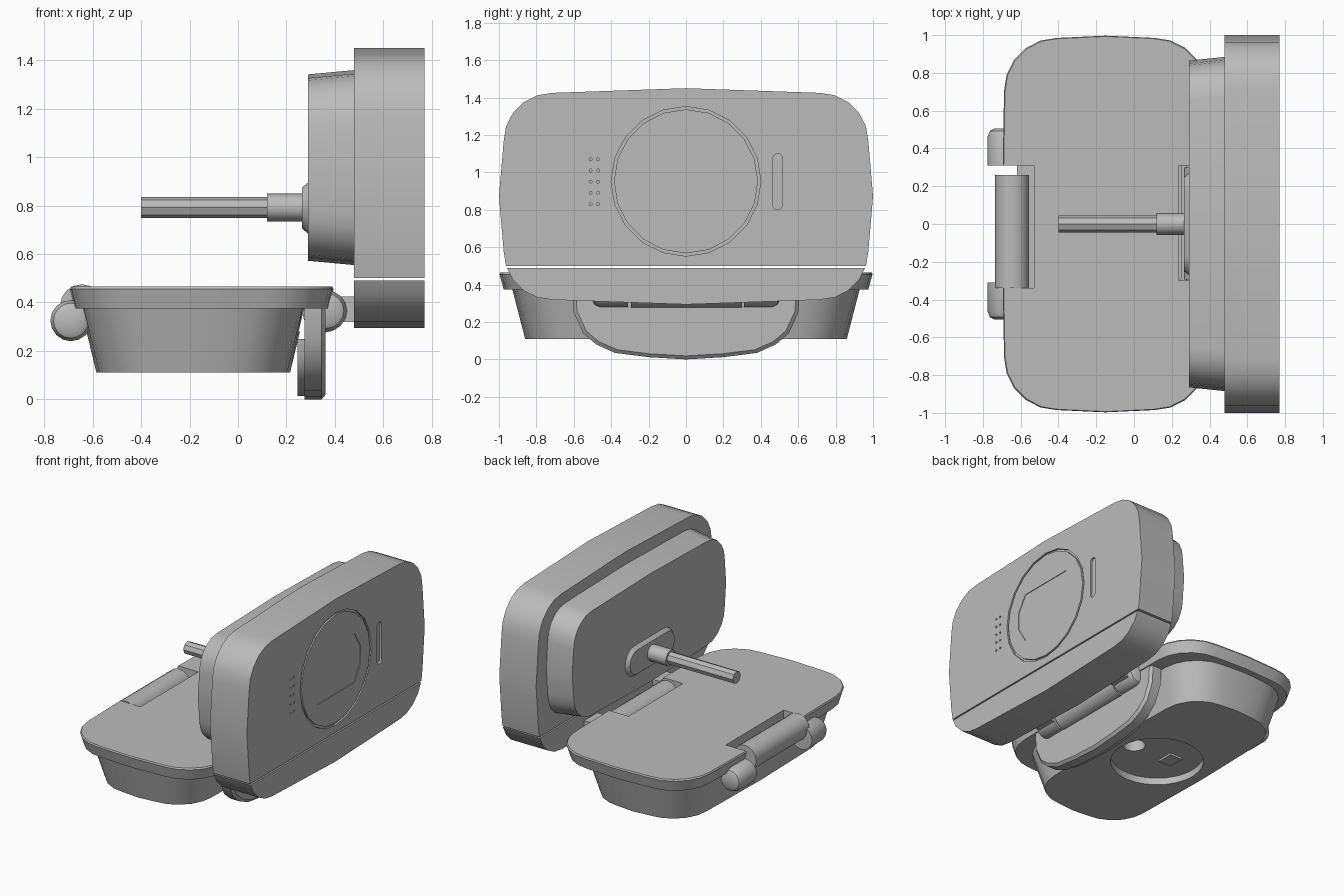
import bpy, bmesh, math
from mathutils import Vector

if "Cube" in bpy.data.objects:
    bpy.data.objects.remove(bpy.data.objects["Cube"], do_unlink=True)

grey = bpy.data.materials.new("plain_grey")
grey.use_nodes = True
grey.diffuse_color = (0.5, 0.5, 0.5, 1)
grey.node_tree.nodes["Principled BSDF"].inputs["Base Color"].default_value = (0.5, 0.5, 0.5, 1)


# 2D outlines
def rounded(a, b, r, bulge=0.0, cu=0.0, cv=0.0, n=5):
    """Rounded rectangle with half sizes a, b and gently bowed sides."""
    pts = []
    for q, (su, sv) in enumerate(((1, 1), (-1, 1), (-1, -1), (1, -1))):
        if bulge:
            pts.append(((a, 0), (0, b), (-a, 0), (0, -b))[q])
        for i in range(n + 1):
            t = (q + i / n) * math.pi / 2
            pts.append((su * (a - bulge - r) + r * math.cos(t),
                        sv * (b - bulge - r) + r * math.sin(t)))
    return [(u + cu, v + cv) for u, v in pts]


def circle(r, cu=0.0, cv=0.0, n=16):
    return [(cu + r * math.cos(2 * math.pi * i / n), cv + r * math.sin(2 * math.pi * i / n))
            for i in range(n)]


def box(u0, u1, v0, v1):
    return [(u0, v0), (u1, v0), (u1, v1), (u0, v1)]


def place(axis, u, v, w):
    return {"x": (w, u, v), "y": (u, w, v), "z": (u, v, w)}[axis]


def finish(obj):
    bpy.ops.object.select_all(action="DESELECT")
    obj.select_set(True)
    bpy.context.view_layer.objects.active = obj
    bpy.ops.object.shade_smooth_by_angle(angle=math.radians(32))


def loft(name, axis, *rings, clip=None):
    """Closed skin through (outline, level) rings; clip = (z, keep_above)."""
    bm = bmesh.new()
    loops = [[bm.verts.new(place(axis, u, v, w)) for u, v in pts] for pts, w in rings]
    for lo, hi in zip(loops, loops[1:]):
        for i in range(len(lo)):
            j = (i + 1) % len(lo)
            bm.faces.new((lo[i], lo[j], hi[j], hi[i]))
    bm.faces.new(loops[0])
    bm.faces.new(loops[-1])
    if clip:
        z, above = clip
        geom = bm.verts[:] + bm.edges[:] + bm.faces[:]
        cut = bmesh.ops.bisect_plane(bm, geom=geom, plane_co=Vector((0, 0, z)), plane_no=(0, 0, 1),
                                     clear_inner=above, clear_outer=not above)
        edges = [e for e in cut["geom_cut"] if isinstance(e, bmesh.types.BMEdge)]
        bmesh.ops.holes_fill(bm, edges=edges)
    bmesh.ops.recalc_face_normals(bm, faces=bm.faces)
    mesh = bpy.data.meshes.new(name)
    bm.to_mesh(mesh)
    bm.free()
    mesh.materials.append(grey)
    obj = bpy.data.objects.new(name, mesh)
    bpy.context.collection.objects.link(obj)
    finish(obj)
    return obj


def prism(name, axis, pts, w0, w1):
    return loft(name, axis, (pts, w0), (pts, w1))


def carve(obj, cutter):
    """Subtract the cutter from obj, then discard it."""
    cutter.hide_render = True
    mod = obj.modifiers.new("carve", "BOOLEAN")
    mod.operation, mod.solver, mod.object = "DIFFERENCE", "EXACT", cutter
    bpy.context.view_layer.objects.active = obj
    bpy.ops.object.modifier_apply(modifier=mod.name)
    bpy.data.objects.remove(cutter, do_unlink=True)
    finish(obj)


# Upright housing in two pieces, split by a thin seam
shell = rounded(1, 0.578, 0.26, 0.025, 0, 0.872)
housing = loft("housing_upper", "x", (shell, 0.48), (shell, 0.77), clip=(0.5, True))
loft("housing_lower", "x", (shell, 0.48), (shell, 0.77), clip=(0.49, False))

# Dial groove, window, slot and small holes on the housing face
groove = prism("groove_cutter", "x", circle(0.4, 0, 0.952, 20), 0.757, 0.8)
carve(groove, prism("groove_core", "x", circle(0.385, 0, 0.952, 20), 0.7, 0.9))
carve(housing, groove)
window = [(su * u, 0.95 + sv * v) for su, sv, pair in
          ((1, 1, ((0.28, 0.06), (0.21, 0.175))), (-1, 1, ((0.21, 0.175), (0.28, 0.06))),
           (-1, -1, ((0.28, 0.06), (0.21, 0.175))), (1, -1, ((0.21, 0.175), (0.28, 0.06))))
          for u, v in pair]
carve(housing, prism("window_cutter", "x", window, 0.765, 0.8))
carve(housing, prism("slot_cutter", "x", rounded(0.025, 0.15, 0.0249, 0, 0.49, 0.95), 0.755, 0.8))
for col in range(2):
    for row in range(5):
        dot = circle(0.008, -0.47 - 0.04 * col, 0.95 + 0.06 * (row - 2), 6)
        carve(housing, prism("hole_cutter", "x", dot, 0.76, 0.8))

# Drafted back cover, oval boss and spindle
loft("back_cover", "x", (rounded(0.865, 0.385, 0.2, 0.015, 0, 0.957), 0.29),
     (rounded(0.885, 0.403, 0.2, 0.015, 0, 0.957), 0.485))
loft("spindle_boss", "x", (rounded(0.25, 0.085, 0.084, 0, 0, 0.79), 0.265),
     (rounded(0.275, 0.11, 0.109, 0, 0, 0.79), 0.295))
prism("spindle_collar", "x", circle(0.057, 0, 0.792, 12), 0.12, 0.28)
prism("spindle", "x", circle(0.044, 0, 0.792, 8), -0.4, 0.13)

# Tray: top plate over a tapered body
plate = loft("tray_plate", "z", (rounded(0.53, 0.975, 0.27, 0.012, -0.15), 0.375),
             (rounded(0.55, 0.997, 0.28, 0.012, -0.15), 0.455),
             (rounded(0.545, 0.993, 0.28, 0.012, -0.15), 0.465))
body = loft("tray_body", "z", (rounded(0.4, 0.86, 0.26, 0.012, -0.185), 0.11),
            (rounded(0.465, 0.93, 0.28, 0.012, -0.185), 0.38))

# Hinge notches through the plate and into the body
for part in (plate, body):
    carve(part, prism("notch_cutter", "z", box(-0.9, -0.53, -0.34, 0.31), 0.28, 0.6))
    carve(part, prism("notch_cutter", "z", box(0.235, 0.6, -0.3, 0.31), 0.28, 0.6))

# Round recess under the tray with a bore and a small raised block
carve(body, prism("recess_cutter", "z", circle(0.31, -0.2, 0, 28), 0.0, 0.16))
carve(body, prism("bore_cutter", "z", circle(0.075, 0.0, 0, 16), 0.0, 0.26))
prism("recess_block", "z", box(-0.35, -0.25, -0.04, 0.08), 0.145, 0.18)


# Hinges: centre barrel with a rounded knuckle at each end
def knuckle(name, x, z, r, y0, y1):
    tip = y1 - math.copysign(0.04, y1)
    loft(name, "y", (circle(r, x, z), y0), (circle(r, x, z), tip),
         (circle(r * 0.85, x, z), y1 - math.copysign(0.012, y1)), (circle(r * 0.6, x, z), y1))


for side, s in (("left", 1), ("right", -1)):
    knuckle("outer_knuckle_" + side, -0.69, 0.325, 0.085, s * 0.31, s * 0.505)
    knuckle("inner_knuckle_" + side, 0.365, 0.365, 0.085, s * 0.31, s * 0.5)
    prism("knuckle_arm_" + side, "y", box(0.37, 0.49, 0.32, 0.425), s * 0.31, s * 0.46)
prism("outer_barrel", "y", circle(0.09, -0.645, 0.385), -0.34, 0.26)
prism("inner_barrel", "y", circle(0.09, 0.355, 0.365), -0.295, 0.3)

# Hanging latch tab with a pad on its inner side
half = [(0.61, 0.375), (0.6, 0.25), (0.55, 0.14), (0.48, 0.08), (0.38, 0.035), (0.2, 0.012), (0, 0.0)]
tab = half + [(-y, z) for y, z in reversed(half[:-1])]
rim = [(y * 0.97, 0.375 - (0.375 - z) * 0.95) for y, z in tab]
loft("latch_tab", "x", (tab, 0.275), (tab, 0.345), (rim, 0.362))
pad = [(y * 0.8, 0.25 - (0.375 - z) * 0.63) for y, z in tab]
prism("latch_pad", "x", pad, 0.245, 0.28)
